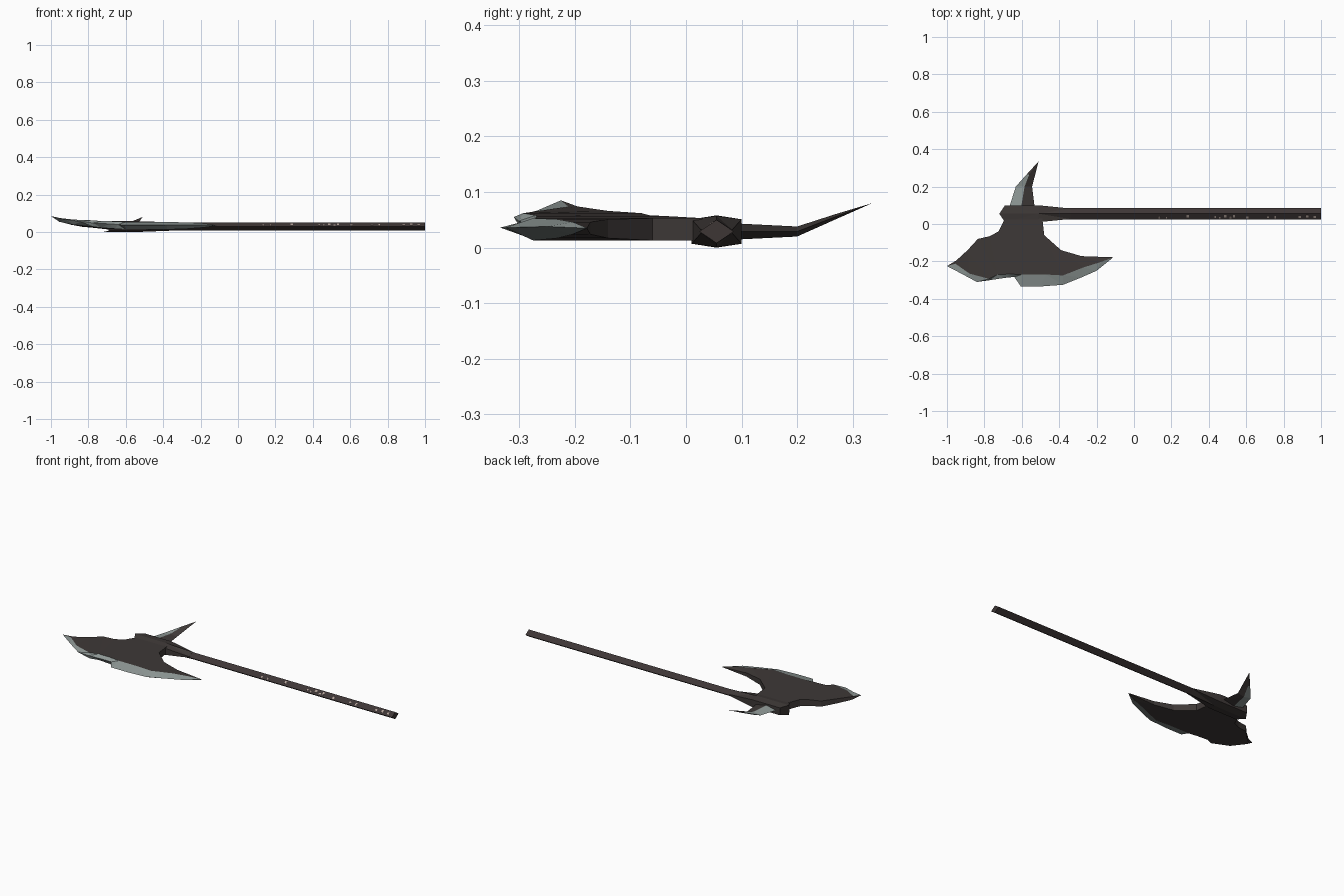
import bpy, bmesh, random

if "Cube" in bpy.data.objects:
    bpy.data.objects.remove(bpy.data.objects["Cube"])

def mat(name, col):
    m = bpy.data.materials.new(name)
    m.diffuse_color = (*col, 1)
    m.use_nodes = True
    m.node_tree.nodes["Principled BSDF"].inputs["Base Color"].default_value = m.diffuse_color
    return m

IRON = mat("dark_iron", (0.048, 0.040, 0.038))
STEEL = mat("edge_steel", (0.27, 0.31, 0.30))
WOOD = mat("dark_shaft", (0.048, 0.037, 0.036))
WORN = mat("worn_scratch", (0.45, 0.36, 0.32))

def loft(name, rings, mats, rule=lambda ring, side: 0, cap=True):
    """Skin closed rings of equal length; rule gives the material of each face."""
    bm = bmesh.new()
    vs = [[bm.verts.new(p) for p in r] for r in rings]
    n = len(rings[0])
    for i in range(len(rings) - 1):
        for j in range(n):
            k = (j + 1) % n
            f = bm.faces.new((vs[i][j], vs[i][k], vs[i + 1][k], vs[i + 1][j]))
            f.material_index = rule(i, j)
    if cap:
        bm.faces.new(vs[0])
        bm.faces.new(vs[-1])
    bmesh.ops.remove_doubles(bm, verts=bm.verts, dist=1e-5)
    bmesh.ops.triangulate(bm, faces=[f for f in bm.faces if len(f.verts) == 4])
    bmesh.ops.recalc_face_normals(bm, faces=bm.faces)
    me = bpy.data.meshes.new(name)
    bm.to_mesh(me)
    bm.free()
    for m in mats:
        me.materials.append(m)
    ob = bpy.data.objects.new(name, me)
    bpy.context.collection.objects.link(ob)
    return ob

CY, CZ = 0.055, 0.029

# Shaft: long bar with a diamond section
def diamond(x, w=0.031, h=0.021):
    return [(x, CY + w, CZ), (x, CY, CZ + h), (x, CY - w, CZ), (x, CY, CZ - h)]
loft("shaft", [diamond(-0.6), diamond(1.0)], [WOOD])

# Socket: six-sided collar, pointed at the head and tapering onto the shaft
def collar(xs, xm, w, hs, hm):
    return [(xs, CY + w, CZ + hs), (xm, CY, CZ + hm), (xs, CY - w, CZ + hs),
            (xs, CY - w, CZ - hs), (xm, CY, CZ - hm), (xs, CY + w, CZ - hs)]
loft("socket", [collar(-0.69, -0.72, 0.045, 0.022, 0.029),
                collar(-0.51, -0.51, 0.045, 0.022, 0.028),
                collar(-0.34, -0.34, 0.028, 0.003, 0.0215)], [IRON])

# Axe blade: rows of back x,y / bevel x,y / edge x,y / mid height / half thickness
rows = [
    (-1.0, -.225, -1.0, -.225, -1.0, -.225, .085, 0),
    (-.95, -.195, -.955, -.212, -.92, -.267, .064, .010),
    (-.89, -.14, -.88, -.265, -.84, -.31, .052, .014),
    (-.835, -.08, -.775, -.293, -.775, -.301, .045, .017),
    (-.77, -.065, -.73, -.27, -.69, -.288, .040, .018),
    (-.725, -.04, -.66, -.268, -.64, -.283, .037, .020),
    (-.69, .03, -.60, -.27, -.605, -.334, .033, .020),
    (-.49, .03, -.47, -.27, -.50, -.334, .033, .020),
    (-.48, -.06, -.38, -.275, -.38, -.325, .033, .020),
    (-.39, -.14, -.27, -.232, -.28, -.285, .034, .017),
    (-.28, -.172, -.18, -.204, -.20, -.25, .035, .011),
    (-.11, -.178, -.11, -.178, -.11, -.178, .035, 0)]
rings = []
for bx, by, ix, iy, ex, ey, z, h in rows:
    rings.append([(bx, by, z + h), (ix, iy, z + h), (ex, ey, z + (0.003 if h else 0)),
                  (ix, iy, z - h), (bx, by, z - h)])
loft("axe_blade", rings, [IRON, STEEL], lambda i, j: 1 if j in (1, 2) else 0, cap=False)

# Rear spike: ridged, bent upward, with a steel bevel on its outer side
spike = [(.08, -.67, -.605, -.53, .029, .015), (.2, -.632, -.585, -.545, .029, .009),
         (.265, -.574, -.560, -.528, .054, .005), (.335, -.51, -.51, -.51, .08, 0)]
rings = [[(l, y, z), (m, y, z + h), (r, y, z), (m, y, z - h)] for y, l, m, r, z, h in spike]
loft("rear_spike", rings, [IRON, STEEL], lambda i, j: 1 if j in (0, 3) and i < 2 else 0)

# Worn scratches: thin plates on the upper front face of the shaft
random.seed(4)
def on_face(x, t, lift):
    return (x, CY - 0.031 * (1 - t) - 0.56 * lift, CZ + 0.021 * t + 0.83 * lift)
for n, x in enumerate((.13, .17, .28, .43, .455, .48, .51, .53, .60, .71, .75, .88, .92, .96)):
    w = random.uniform(.006, .014)
    a = random.uniform(.15, .45)
    b = a + random.uniform(.2, .45)
    loft(f"scratch_{n}", [[on_face(x + dx, t, s) for t, s in
         ((a, -.001), (a, .0008), (b, .0008), (b, -.001))] for dx in (0, w)], [WORN])
